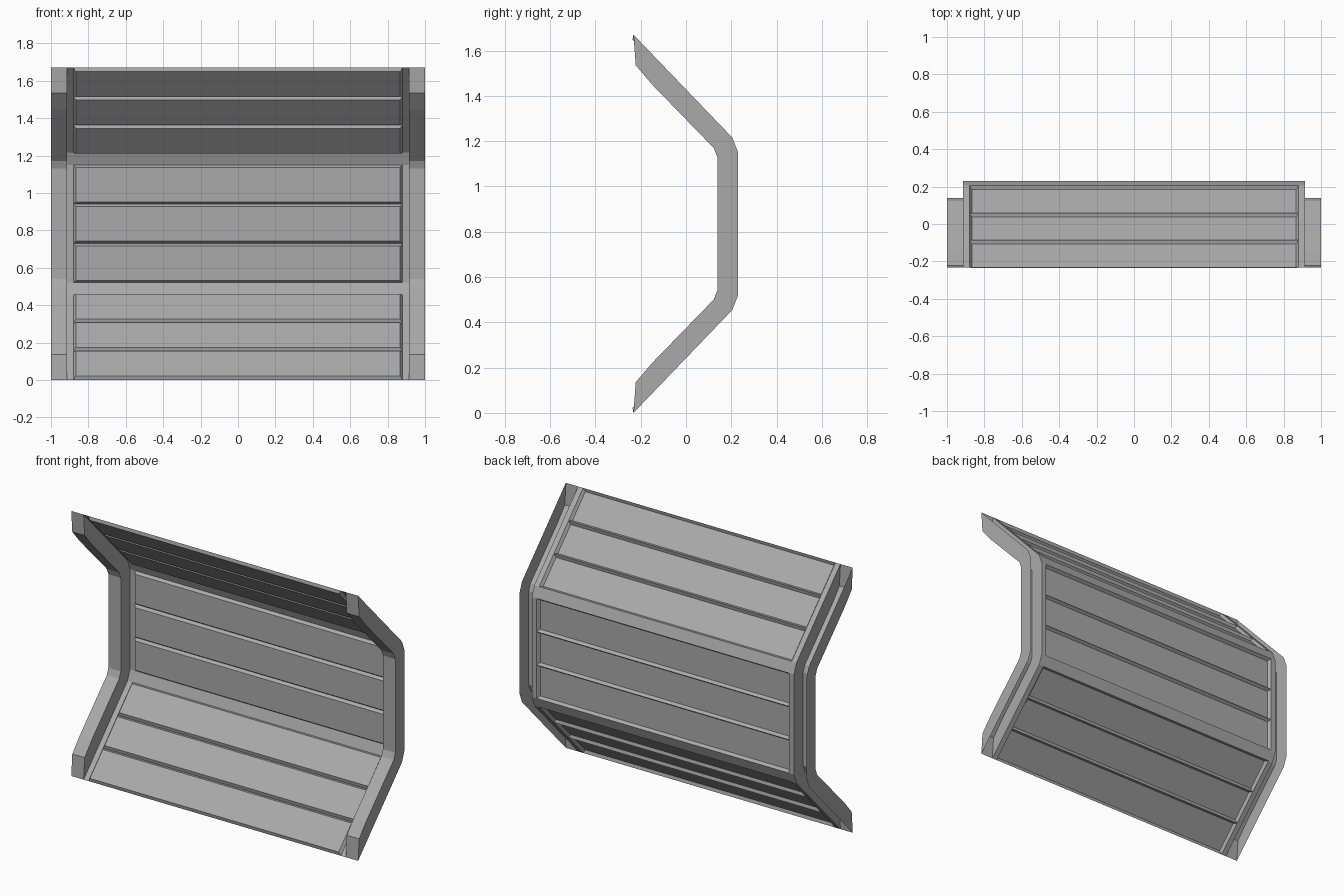
import bpy, bmesh
from mathutils import Vector

cube = bpy.data.objects.get("Cube")
if cube:
    bpy.data.objects.remove(cube)

grey = bpy.data.materials.new("plain_grey")
grey.use_nodes = True
colour = (0.4, 0.4, 0.4, 1)
grey.diffuse_color = colour
grey.node_tree.nodes["Principled BSDF"].inputs["Base Color"].default_value = colour

HEIGHT, WALL, RIM, BEVEL = 1.67, 0.914, 0.88, 0.018


def mirrored(half):
    """Complete a (y, z) profile by reflecting it about mid height."""
    return half + [(y, HEIGHT - z) for y, z in reversed(half)]


outer = mirrored([(-0.232, 0), (0.205, 0.455), (0.23, 0.52)])
inner = mirrored([(-0.222, 0.135), (-0.15, 0.22), (0.122, 0.5), (0.138, 0.54)])


def face(bm, points):
    return bm.faces.new([bm.verts.new(p) for p in points])


def strip(bm, a, b, x0, x1):
    """Quad running across x between two profile points."""
    return face(bm, [(x0, *a), (x0, *b), (x1, *b), (x1, *a)])


def finish(bm, name):
    bmesh.ops.remove_doubles(bm, verts=bm.verts, dist=0.0005)
    mesh = bpy.data.meshes.new(name)
    bm.to_mesh(mesh)
    bm.free()
    mesh.materials.append(grey)
    obj = bpy.data.objects.new(name, mesh)
    bpy.context.collection.objects.link(obj)


# Bent sheet: three pressed pockets on each long segment, framed by a flat rim
bm = bmesh.new()
pockets = []
for a, b in zip(outer, outer[1:]):
    a, b = Vector(a), Vector(b)
    long = (b - a).length > 0.2
    count = 3 if long else 1
    for i in range(count):
        p, q = a.lerp(b, i / count), a.lerp(b, (i + 1) / count)
        strip(bm, p, q, -WALL, -RIM)
        middle = strip(bm, p, q, -RIM, RIM)
        strip(bm, p, q, RIM, WALL)
        if long:
            pockets.append(middle)
bm.normal_update()
bmesh.ops.inset_individual(bm, faces=pockets, thickness=BEVEL, depth=-BEVEL)
finish(bm, "pressed_panel")

# Side channels: two walls, a front web and end caps, open at the back
for side, name in ((1, "left_channel"), (-1, "right_channel")):
    bm = bmesh.new()
    x0, x1 = sorted((side * WALL, side))
    for x in (x0, x1):
        face(bm, [(x, *p) for p in outer + inner[::-1]])
    for a, b in zip(inner, inner[1:]):
        strip(bm, b, a, x0, x1)
    strip(bm, inner[0], outer[0], x0, x1)
    strip(bm, outer[-1], inner[-1], x0, x1)
    bmesh.ops.recalc_face_normals(bm, faces=bm.faces)
    finish(bm, name)
